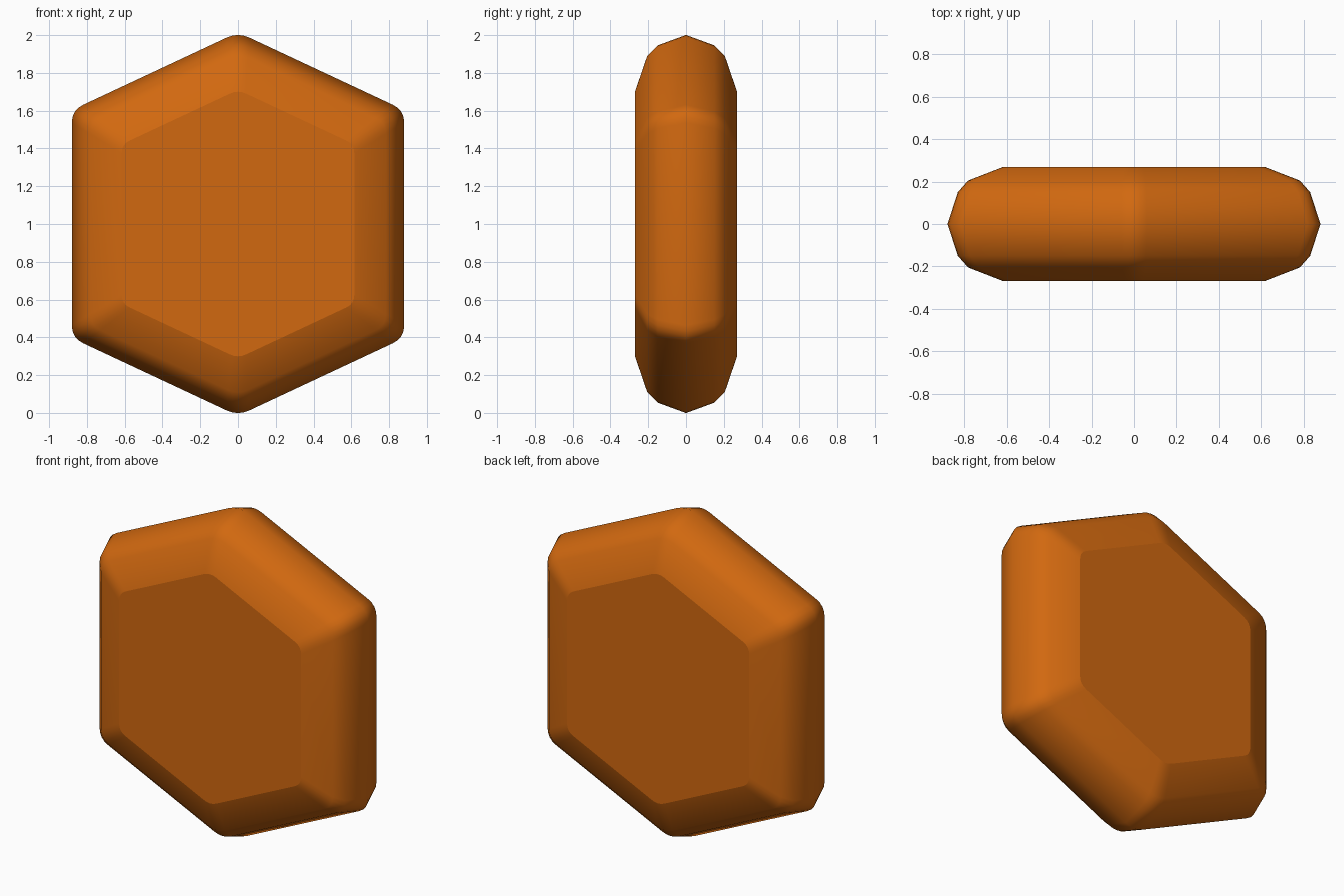
import bpy, bmesh
from mathutils import Vector

if "Cube" in bpy.data.objects:
    bpy.data.objects.remove(bpy.data.objects["Cube"])

# Sharp hexagon outline (x, z about the centre), pointed top and bottom
W, SIDE, APEX = 0.88, 0.603, 1.015
HEX = [Vector(p) for p in ((0, APEX), (W, SIDE), (W, -SIDE),
                           (0, -APEX), (-W, -SIDE), (-W, SIDE))]


def rounded(points, d=0.067, steps=4):
    """Replace each corner with a short curve."""
    out = []
    for i, p in enumerate(points):
        a = p + (points[i - 1] - p).normalized() * d
        b = p + (points[(i + 1) % len(points)] - p).normalized() * d
        for k in range(steps + 1):
            t = k / steps
            out.append(a * (1 - t) ** 2 + p * 2 * t * (1 - t) + b * t * t)
    return out


# Cross-section: depth y and outline scale, front to back
half = [(0.27, 0.70), (0.205, 0.89), (0.15, 0.945)]
profile = [(-y, s) for y, s in half] + [(0, 1.0)] + half[::-1]

outline = rounded(HEX)
bm = bmesh.new()
rings = [[bm.verts.new((p.x * s, y, 1 + p.y * s)) for p in outline]
         for y, s in profile]
n = len(outline)

# Rounded rim
for r0, r1 in zip(rings, rings[1:]):
    for i in range(n):
        j = (i + 1) % n
        bm.faces.new((r0[i], r0[j], r1[j], r1[i])).smooth = True

# Flat front and back faces with a crisp border
for ring in (rings[0], rings[-1]):
    cap = bm.faces.new(ring)
    for e in cap.edges:
        e.smooth = False
bmesh.ops.recalc_face_normals(bm, faces=bm.faces[:])

mesh = bpy.data.meshes.new("hexagon_tile")
bm.to_mesh(mesh)
bm.free()
mat = bpy.data.materials.new("orange")
mat.diffuse_color = (0.64, 0.14, 0.005, 1)
mat.use_nodes = True
mat.node_tree.nodes["Principled BSDF"].inputs["Base Color"].default_value = mat.diffuse_color
mesh.materials.append(mat)
tile = bpy.data.objects.new("hexagon_tile", mesh)
bpy.context.collection.objects.link(tile)
